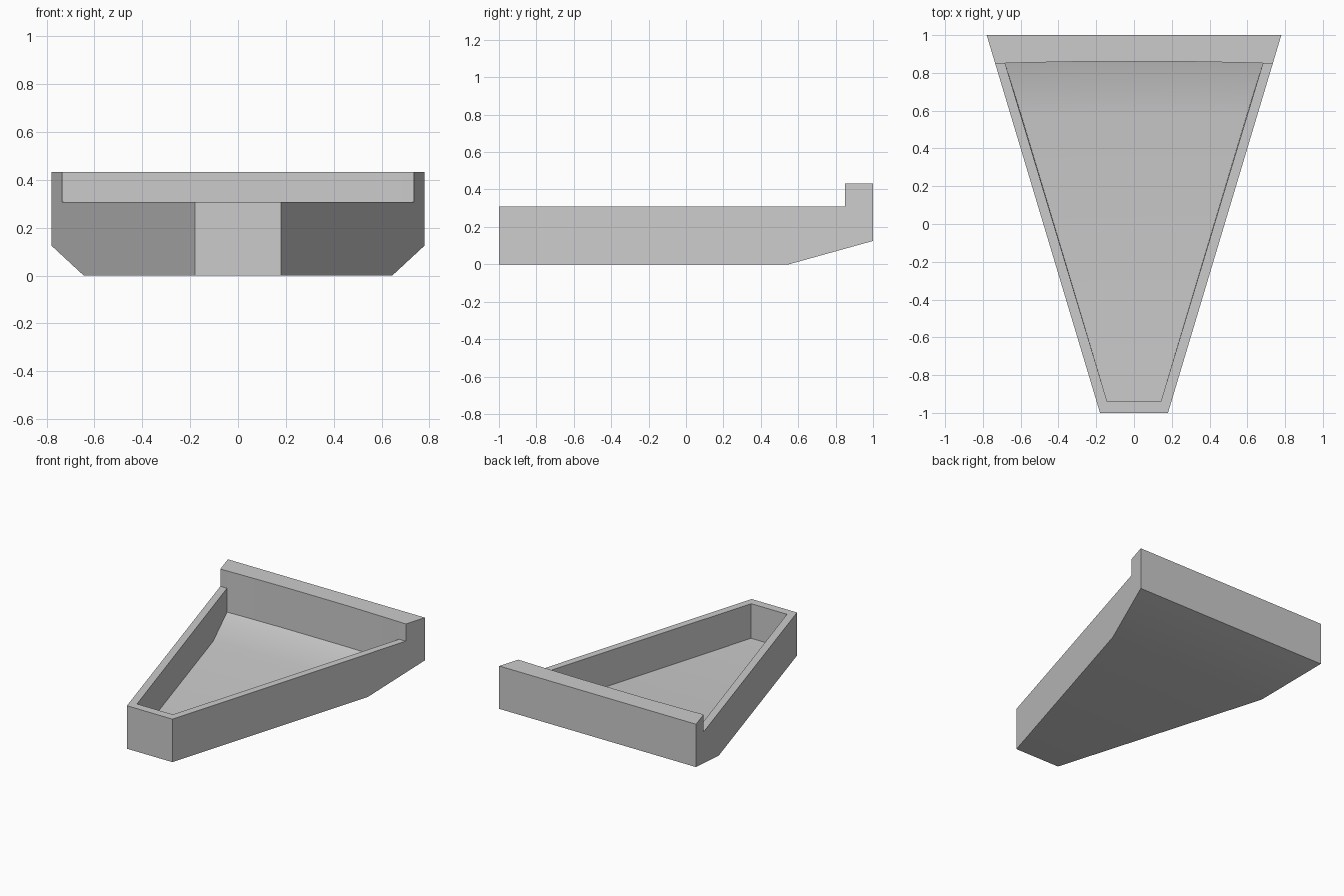
import bpy
import bmesh

cube = bpy.data.objects.get("Cube")
if cube:
    bpy.data.objects.remove(cube, do_unlink=True)

grey = bpy.data.materials.new("light_grey")
grey.use_nodes = True
colour = (0.6, 0.6, 0.6, 1)
grey.diffuse_color = colour
grey.node_tree.nodes["Principled BSDF"].inputs["Base Color"].default_value = colour


def wedge(name, profile, half_width, columns, bow=0.0):
    """Side profile (y, z) spread across x in columns, widening toward the back.
    Points on the back edge curve forward at the sides by bow."""
    bm = bmesh.new()
    back = max(y for y, z in profile)
    rings = []
    for t in columns:
        ring = []
        for y, z in profile:
            dy = bow * t * t if y == back else 0.0
            ring.append(bm.verts.new((t * half_width(y), y - dy, z)))
        rings.append(ring)
    n = len(profile)
    for a, b in zip(rings, rings[1:]):
        for i in range(n):
            j = (i + 1) % n
            bm.faces.new((a[i], a[j], b[j], b[i]))
    bm.faces.new(rings[0])
    bm.faces.new(rings[-1][::-1])
    bmesh.ops.recalc_face_normals(bm, faces=bm.faces)
    mesh = bpy.data.meshes.new(name)
    bm.to_mesh(mesh)
    bm.free()
    mesh.materials.append(grey)
    obj = bpy.data.objects.new(name, mesh)
    bpy.context.collection.objects.link(obj)
    return obj


# Tapered tray body with raised back rim and chamfered underside
tray = wedge(
    "tapered_tray",
    [(-1, 0), (0.55, 0), (1, 0.125), (1, 0.432), (0.85, 0.432), (0.85, 0.308), (-1, 0.308)],
    lambda y: 0.48 + 0.3 * y, [-1, 1])

# Hollow: flat floor rising at the back, slightly bowed back wall
cavity = wedge(
    "cavity_cutter",
    [(-0.94, 0.06), (0.57, 0.06), (0.862, 0.137), (0.862, 0.7), (-0.94, 0.7)],
    lambda y: 0.424 + 0.3 * y, [-1, -0.85, -0.37, 0.37, 0.85, 1], bow=0.011)
cavity.hide_render = True

cut = tray.modifiers.new("hollow", 'BOOLEAN')
cut.operation = 'DIFFERENCE'
cut.solver = 'EXACT'
cut.object = cavity

bpy.ops.object.select_all(action='DESELECT')
tray.select_set(True)
bpy.context.view_layer.objects.active = tray
bpy.ops.object.modifier_apply(modifier=cut.name)
bpy.data.objects.remove(cavity, do_unlink=True)

# Soft blend on the shallow floor bends, crisp corners elsewhere
bpy.ops.object.shade_smooth_by_angle(angle=0.52)
soft = tray.modifiers.new("weighted_normals", 'WEIGHTED_NORMAL')
soft.keep_sharp = True
